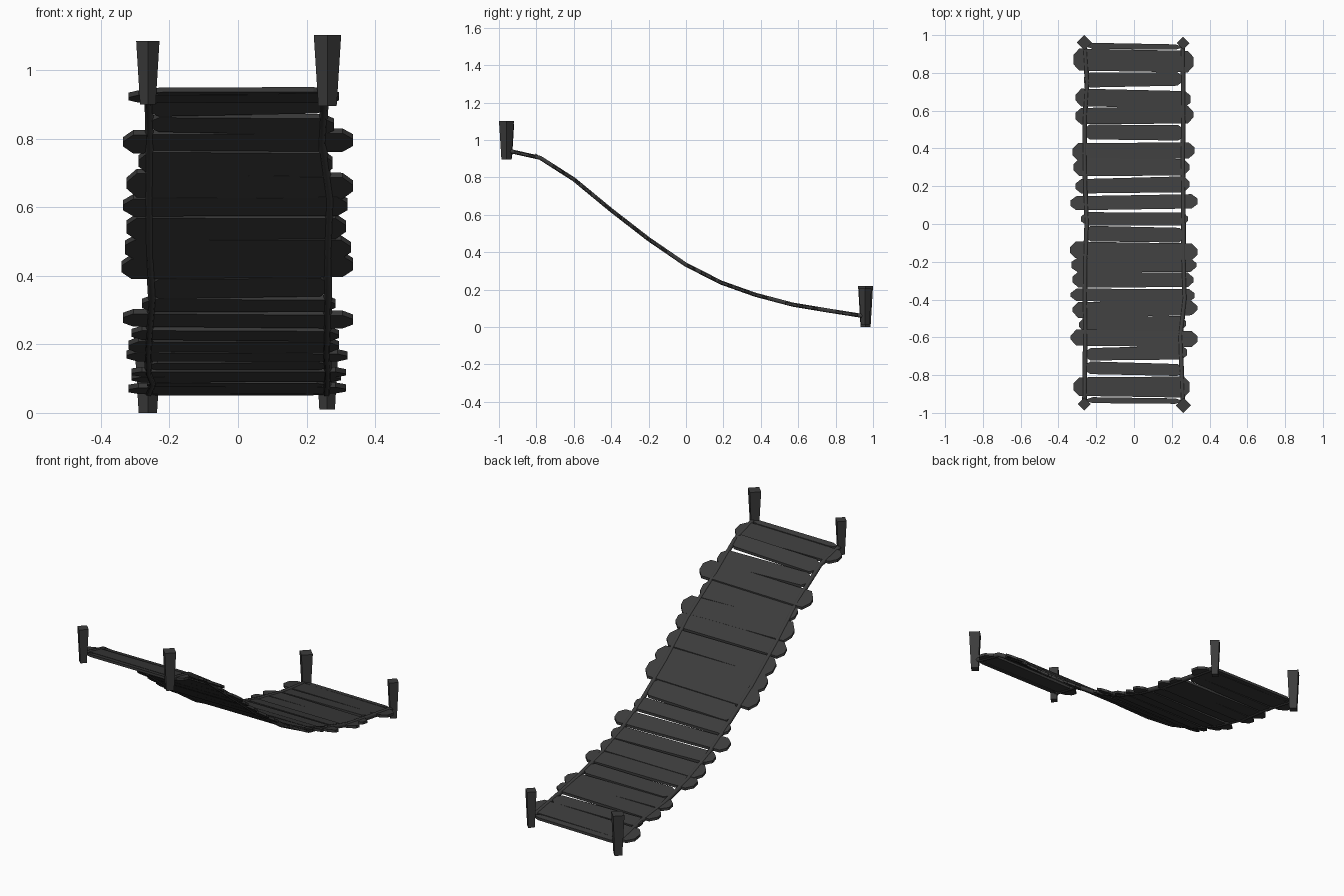
import bpy
import bmesh
import random

random.seed(4)
default_cube = bpy.data.objects.get("Cube")
if default_cube:
    bpy.data.objects.remove(default_cube)

# One weathered wood colour for the whole bridge
wood = bpy.data.materials.new("dark_grey_wood")
colour = (0.045, 0.045, 0.045, 1)
wood.diffuse_color = colour
wood.use_nodes = True
shader = wood.node_tree.nodes["Principled BSDF"]
shader.inputs["Base Color"].default_value = colour
shader.inputs["Roughness"].default_value = 0.9

# Side profile of the sagging walkway as (y, z)
PROFILE = [(-.96, .945), (-.78, .905), (-.6, .79), (-.4, .625), (-.2, .47), (0, .333),
           (.19, .237), (.37, .173), (.57, .12), (.75, .09), (.96, .057)]


def deck(y):
    """Height and slope of the walkway at y."""
    for (y0, z0), (y1, z1) in zip(PROFILE, PROFILE[1:]):
        if y <= y1:
            break
    slope = (z1 - z0) / (y1 - y0)
    return z0 + slope * (y - y0), slope


def finish(bm, name):
    bmesh.ops.recalc_face_normals(bm, faces=bm.faces)
    mesh = bpy.data.meshes.new(name)
    bm.to_mesh(mesh)
    bm.free()
    mesh.materials.append(wood)
    obj = bpy.data.objects.new(name, mesh)
    bpy.context.collection.objects.link(obj)
    return obj


def prism(name, lower, upper):
    """Solid between two matching outlines."""
    bm = bmesh.new()
    a = [bm.verts.new(p) for p in lower]
    b = [bm.verts.new(p) for p in upper]
    bm.faces.new(a)
    bm.faces.new(b)
    for i in range(len(a)):
        j = (i + 1) % len(a)
        bm.faces.new((a[i], a[j], b[j], b[i]))
    return finish(bm, name)


def make_plank(name, y, width, left, right, thickness=.014):
    """Board with blunt pointed ends, lying along the slope of the walkway."""
    z, slope = deck(y)
    slant = random.uniform(-.006, .006)
    taper = random.uniform(-.07, .07)
    outline = []
    for x_end, side in ((left, -1), (right, 1)):
        half = width / 2 * (1 + side * taper)
        tip = half * random.uniform(.25, .45)
        shoulder = x_end - side * .03
        end = [(shoulder, -half), (x_end, -tip), (x_end, tip), (shoulder, half)]
        if side < 0:
            end.reverse()
        outline += [(x, y + dy + side * slant) for x, dy in end]
    layers = [[(x, py, z + slope * (py - y) + dz) for x, py in outline]
              for dz in (-thickness / 2, thickness / 2)]
    prism(name, *layers)


# Planks: centre y, width, end at -x, end at +x
PLANKS = [
    (.94, .03, -.25, .25), (.865, .115, -.32, .315), (.765, .075, -.265, .26),
    (.665, .09, -.31, .3), (.575, .09, -.31, .315), (.485, .08, -.265, .265),
    (.385, .09, -.325, .32), (.3, .09, -.32, .295), (.205, .08, -.31, .295),
    (.115, .075, -.335, .335), (.027, .07, -.28, .285), (-.055, .08, -.26, .27),
    (-.142, .088, -.34, .335), (-.217, .073, -.33, .33), (-.295, .08, -.325, .315),
    (-.377, .068, -.335, .32), (-.45, .08, -.325, .335), (-.53, .08, -.29, .275),
    (-.605, .085, -.335, .335), (-.685, .07, -.26, .28), (-.767, .065, -.26, .26),
    (-.862, .105, -.32, .295), (-.935, .03, -.25, .25)]
for i, plank in enumerate(PLANKS):
    make_plank(f"plank_{i + 1}", *plank)


# Ropes running along both sides, through the planks
def make_rope(name, xs):
    data = bpy.data.curves.new(name, "CURVE")
    data.dimensions = "3D"
    data.bevel_depth = .0125
    data.bevel_resolution = 1
    data.use_fill_caps = True
    spline = data.splines.new("POLY")
    spline.points.add(len(PROFILE) - 1)
    for point, x, (y, z) in zip(spline.points, xs, PROFILE):
        point.co = (x, y, z, 1)
    data.materials.append(wood)
    obj = bpy.data.objects.new(name, data)
    bpy.context.collection.objects.link(obj)


make_rope("right_rope", [-.262, -.26, -.258, -.26, -.258, -.25, -.258, -.262, -.26, -.248, -.262])
make_rope("left_rope", [.26, .252, .245, .268, .262, .262, .26, .258, .262, .26, .258])


# Corner posts: diamond section, wider at the top
def make_post(name, x, y, bottom, top, half):
    def ring(z, r):
        return [(x + r, y, z), (x, y + r, z), (x - r, y, z), (x, y - r, z)]
    prism(name, ring(bottom, half * .67), ring(top, half))


make_post("front_right_post", -.263, -.953, .9, 1.085, .034)
make_post("front_left_post", .261, -.96, .895, 1.103, .04)
make_post("back_right_post", -.263, .96, 0, .22, .04)
make_post("back_left_post", .26, .958, .01, .207, .034)
